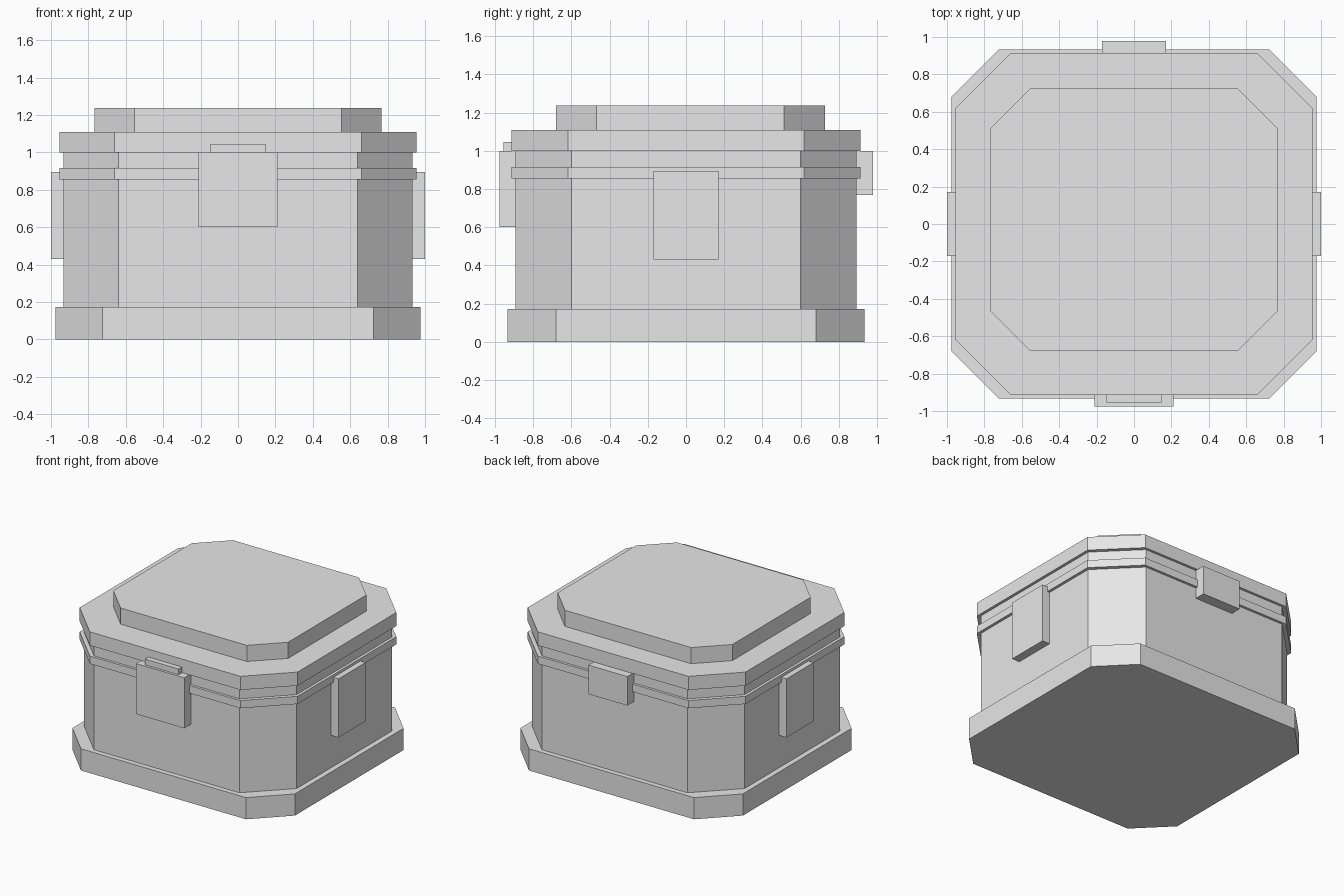
import bpy
import bmesh

cube = bpy.data.objects.get("Cube")
if cube:
    bpy.data.objects.remove(cube, do_unlink=True)

grey = bpy.data.materials.new("plain_grey")
grey.use_nodes = True
grey.diffuse_color = (0.8, 0.8, 0.8, 1)
grey.node_tree.nodes["Principled BSDF"].inputs["Base Color"].default_value = (0.8, 0.8, 0.8, 1)


def prism(name, outline, z0, z1):
    """Extrude a flat outline from z0 up to z1."""
    bm = bmesh.new()
    base = bm.faces.new([bm.verts.new((x, y, z0)) for x, y in outline])
    top = bmesh.ops.extrude_face_region(bm, geom=[base], use_keep_orig=True)["geom"]
    for v in top:
        if isinstance(v, bmesh.types.BMVert):
            v.co.z = z1
    bmesh.ops.recalc_face_normals(bm, faces=bm.faces)
    mesh = bpy.data.meshes.new(name)
    bm.to_mesh(mesh)
    bm.free()
    mesh.materials.append(grey)
    obj = bpy.data.objects.new(name, mesh)
    bpy.context.collection.objects.link(obj)
    return obj


def octagon(name, hx, hy, flat_x, flat_y, z0, z1, cy=0.0):
    """Rectangular block with its four upright corners cut off."""
    quarter = [(hx, flat_y), (flat_x, hy)]
    outline = (quarter + [(-x, y) for x, y in reversed(quarter)]
               + [(-x, -y) for x, y in quarter]
               + [(x, -y) for x, y in reversed(quarter)])
    return prism(name, [(x, y + cy) for x, y in outline], z0, z1)


def box(name, x0, x1, y0, y1, z0, z1):
    return prism(name, [(x0, y0), (x1, y0), (x1, y1), (x0, y1)], z0, z1)


# Stacked body of the box
octagon("base", 0.975, 0.933, 0.724, 0.68, 0, 0.172)
octagon("body", 0.933, 0.893, 0.638, 0.598, 0.172, 1.0)
octagon("body_rim", 0.955, 0.913, 0.66, 0.618, 0.855, 0.916)
octagon("lid", 0.955, 0.913, 0.66, 0.618, 1.0, 1.108)
octagon("lid_top", 0.766, 0.703, 0.553, 0.49, 1.108, 1.236, cy=0.023)

# Latch on the front, hinge on the back
box("front_latch", -0.212, 0.212, -0.975, -0.88, 0.6, 1.0)
box("latch_tab", -0.148, 0.148, -0.955, -0.9, 1.0, 1.045)
box("back_hinge", -0.17, 0.17, 0.88, 0.978, 0.77, 1.0)

# Handle plates on both sides
for side, s in (("left", 1), ("right", -1)):
    x0, x1 = sorted((s * 0.92, s * 1.0))
    box(side + "_handle", x0, x1, -0.17, 0.17, 0.43, 0.895)
